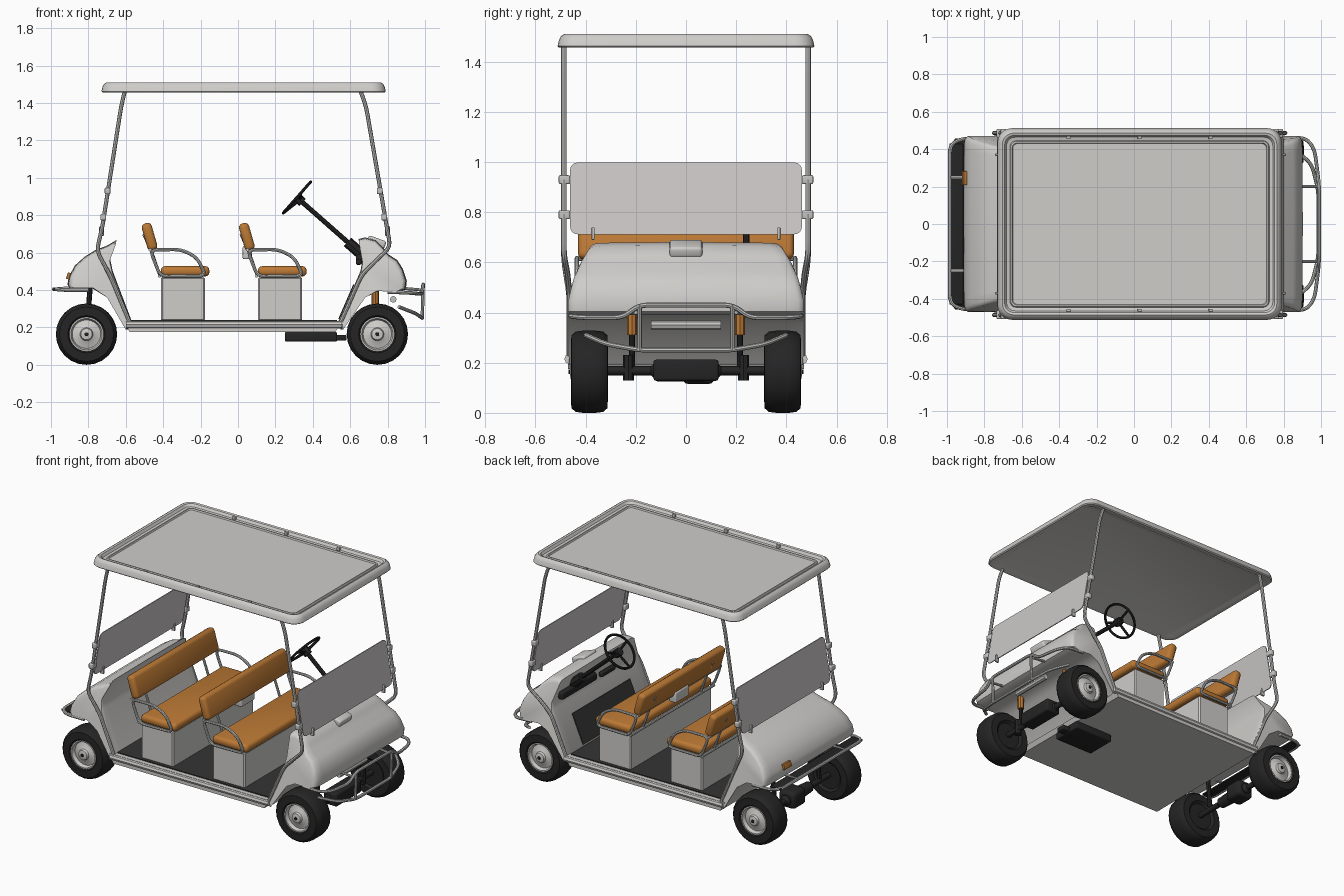
import bpy, bmesh, math
from mathutils import Vector, Matrix

if "Cube" in bpy.data.objects:
    bpy.data.objects.remove(bpy.data.objects["Cube"])


def material(name, rgb):
    m = bpy.data.materials.new(name)
    m.diffuse_color = (*rgb, 1)
    m.use_nodes = True
    m.node_tree.nodes["Principled BSDF"].inputs["Base Color"].default_value = m.diffuse_color
    return m


SHELL = material("pale_grey_shell", (0.62, 0.61, 0.59))
PANEL = material("clear_panel_grey", (0.60, 0.57, 0.57))
METAL = material("tube_grey", (0.55, 0.55, 0.54))
TAN = material("tan_vinyl", (0.50, 0.19, 0.035))
BLACK = material("black_rubber", (0.018, 0.018, 0.018))
MAT = material("dark_floor_mat", (0.035, 0.035, 0.035))


def finish(name, bm, mat, angle=35, recalc=True):
    if recalc:
        bmesh.ops.recalc_face_normals(bm, faces=bm.faces)
    me = bpy.data.meshes.new(name)
    bm.to_mesh(me)
    bm.free()
    me.materials.append(mat)
    ob = bpy.data.objects.new(name, me)
    bpy.context.collection.objects.link(ob)
    bpy.ops.object.select_all(action='DESELECT')
    ob.select_set(True)
    bpy.context.view_layer.objects.active = ob
    bpy.ops.object.shade_smooth_by_angle(angle=math.radians(angle))
    return ob


def box(name, mat, center, size, bevel=0.0, tilt=0.0, segments=3, flip_front=False):
    bm = bmesh.new()
    bmesh.ops.create_cube(bm, size=1, matrix=Matrix.Diagonal((*size, 1)))
    if bevel:
        bmesh.ops.bevel(bm, geom=bm.edges[:], offset=bevel, segments=segments,
                        profile=0.5, affect='EDGES')
    bmesh.ops.transform(bm, verts=bm.verts,
                        matrix=Matrix.Translation(center) @ Matrix.Rotation(tilt, 4, 'Y'))
    if flip_front:
        bm.normal_update()
        bmesh.ops.reverse_faces(bm, faces=[f for f in bm.faces if f.normal.y < -0.9])
    return finish(name, bm, mat, recalc=not flip_front)


def tube(name, mat, pts, r=0.009, closed=False, bend=0.04):
    """Round tube along a path whose corners are rounded off."""
    pts = [Vector(p) for p in pts]
    n, path = len(pts), []
    for i, p in enumerate(pts):
        if not closed and i in (0, n - 1):
            path.append(p)
            continue
        a, b = pts[i - 1] - p, pts[(i + 1) % n] - p
        a = p + a.normalized() * min(bend, a.length * 0.48)
        b = p + b.normalized() * min(bend, b.length * 0.48)
        path += [a * (1 - t) ** 2 + p * 2 * t * (1 - t) + b * t * t for t in (0, .25, .5, .75, 1)]
    cu = bpy.data.curves.new(name, 'CURVE')
    cu.dimensions = '3D'
    cu.bevel_depth, cu.bevel_resolution, cu.use_fill_caps = r, 2, True
    sp = cu.splines.new('POLY')
    sp.points.add(len(path) - 1)
    for q, p in zip(sp.points, path):
        q.co = (*p, 1)
    sp.use_cyclic_u = closed
    cu.materials.append(mat)
    ob = bpy.data.objects.new(name, cu)
    bpy.context.collection.objects.link(ob)
    bpy.ops.object.select_all(action='DESELECT')
    ob.select_set(True)
    bpy.context.view_layer.objects.active = ob
    bpy.ops.object.convert(target='MESH')
    bpy.ops.object.shade_smooth_by_angle(angle=math.radians(40))


def loft(name, mat, rings, angle=35):
    """Skin between equal rings of points and cap both ends."""
    bm = bmesh.new()
    vs = [[bm.verts.new(p) for p in ring] for ring in rings]
    n = len(vs[0])
    for a, b in zip(vs, vs[1:]):
        for i in range(n):
            bm.faces.new((a[i], a[(i + 1) % n], b[(i + 1) % n], b[i]))
    bm.faces.new(vs[0])
    bm.faces.new(vs[-1])
    return finish(name, bm, mat, angle)


def lathe(name, mat, profile, center, side, seg=24):
    """Spin (radius, y) points around the wheel axis."""
    rings = [[(center[0] + r * math.cos(k * math.tau / seg), center[1] + side * y,
               center[2] + r * math.sin(k * math.tau / seg)) for k in range(seg)]
             for r, y in profile]
    return loft(name, mat, rings)


# wheels
for end, wx in (("rear", -0.81), ("front", 0.745)):
    for s in (-1, 1):
        c = (wx, s * 0.385, 0.164)
        lathe(end + "_tire", BLACK, [(0.085, -0.06), (0.10, -0.074), (0.145, -0.072), (0.160, -0.055),
              (0.164, -0.025), (0.164, 0.025), (0.160, 0.055), (0.145, 0.072), (0.10, 0.074),
              (0.088, 0.060), (0.085, 0.03)], c, s)
        lathe(end + "_rim", SHELL, [(0.085, -0.05), (0.092, 0.068), (0.084, 0.068), (0.076, 0.045),
              (0.05, 0.052), (0.035, 0.06), (0.03, 0.074), (0.012, 0.078)], c, s)
        lathe(end + "_hub_cap", BLACK, [(0.012, 0.07), (0.009, 0.084)], c, s, 10)
    # axles
    lathe(end + "_axle", BLACK, [(0.018, -0.33), (0.018, -0.14), (0.035, -0.12), (0.042, 0),
          (0.035, 0.12), (0.018, 0.14), (0.018, 0.33)], (wx, 0, 0.168), 1, 12)
box("front_gear_case", BLACK, (0.76, 0, 0.17), (0.10, 0.26, 0.085), 0.012)
box("rear_gear_case", BLACK, (-0.81, 0.05, 0.17), (0.12, 0.13, 0.11), 0.025)
for s in (-1, 1):
    tube("front_spring", TAN, [(0.735, s * 0.215, 0.31), (0.735, s * 0.215, 0.41)], 0.02)
    tube("front_shock", BLACK, [(0.735, s * 0.215, 0.17), (0.735, s * 0.215, 0.41)], 0.012)
    tube("rear_shock", BLACK, [(-0.81, s * 0.23, 0.17), (-0.79, s * 0.23, 0.42)], 0.014)
    tube("front_knuckle", BLACK, [(0.745, s * 0.23, 0.13), (0.745, s * 0.23, 0.23)], 0.022)
tube("steering_rack", METAL, [(0.83, -0.14, 0.35), (0.83, 0.14, 0.35)], 0.018)


# front and rear body shells, narrowing towards the top
def width(z):
    steps = [(0.0, 0.465), (0.46, 0.47), (0.56, 0.445), (0.62, 0.42), (0.68, 0.385)]
    for (z0, w0), (z1, w1) in zip(steps, steps[1:]):
        if z <= z1:
            return w0 + (w1 - w0) * (z - z0) / (z1 - z0)
    return steps[-1][1]


def shell(name, profile, anchor):
    rings = []
    for f, k in ((-1, .90), (-.985, .95), (-.95, .985), (-.86, 1), (0, 1.012),
                 (.86, 1), (.95, .985), (.985, .95), (1, .90)):
        rings.append([(anchor[0] + (x - anchor[0]) * k, f * width(z),
                       anchor[1] + (z - anchor[1]) * (k if z > anchor[1] else 1))
                      for x, z in profile])
    loft(name, SHELL, rings, 40)


shell("front_cowl", [(0.54, 0.235), (0.655, 0.50), (0.665, 0.56), (0.645, 0.67), (0.68, 0.678),
      (0.735, 0.665), (0.775, 0.625), (0.80, 0.59), (0.85, 0.558), (0.88, 0.51), (0.90, 0.45),
      (0.895, 0.405), (0.86, 0.39), (0.75, 0.395), (0.68, 0.36), (0.55, 0.19)], (0.68, 0.40))
shell("rear_cowl", [(-0.57, 0.235), (-0.67, 0.50), (-0.685, 0.57), (-0.65, 0.665), (-0.70, 0.635),
      (-0.765, 0.61), (-0.82, 0.575), (-0.87, 0.53), (-0.90, 0.475), (-0.91, 0.43), (-0.90, 0.41),
      (-0.78, 0.41), (-0.70, 0.36), (-0.59, 0.19)], (-0.70, 0.41))
box("hood_scoop", SHELL, (0.74, 0, 0.655), (0.10, 0.13, 0.045), 0.012, 0.35)
box("tail_lamp", TAN, (-0.905, 0.245, 0.475), (0.02, 0.075, 0.035), 0.004, 0.3)

# floor
loft("floor_pan", SHELL, [[(-0.61, y, 0.235), (0.56, y, 0.235), (0.52, y, 0.175), (-0.58, y, 0.175)]
                          for y in (-0.47, 0.47)])
for s in (-1, 1):
    tube("side_sill", SHELL, [(-0.60, s * 0.465, 0.215), (0.555, s * 0.465, 0.215)], 0.02)
box("floor_mat", MAT, (-0.02, 0, 0.237), (1.10, 0.88, 0.008))
box("toe_mat", MAT, (0.579, 0, 0.337), (0.006, 0.60, 0.20), 0, 0.41)
box("battery_tray", BLACK, (0.39, -0.02, 0.150), (0.28, 0.20, 0.05), 0.008)
box("pedal_linkage", BLACK, (0.52, -0.02, 0.145), (0.12, 0.06, 0.03), 0.006)

# two benches
for name, x in (("rear", -0.295), ("front", 0.225)):
    box(name + "_seat_base", SHELL, (x, 0, 0.352), (0.235, 0.84, 0.235), 0.008, 0, 1, flip_front=True)
    box(name + "_seat_cushion", TAN, (x + 0.012, 0, 0.500), (0.26, 0.86, 0.055), 0.022)
    box(name + "_seat_back", TAN, (x - 0.178, 0, 0.685), (0.055, 0.86, 0.15), 0.022, -0.28)
    for s in (-1, 1):
        y = s * 0.435
        tube(name + "_armrest", METAL, [(x - 0.175, y, 0.615), (x - 0.01, y, 0.617),
             (x + 0.075, y, 0.575), (x + 0.125, y, 0.475), (x - 0.12, y, 0.472)], closed=True)
        tube(name + "_back_brace", METAL, [(x - 0.12, s * 0.3, 0.47), (x - 0.165, s * 0.3, 0.60),
             (x - 0.21, s * 0.3, 0.70)], 0.008)
    for dx, z in ((-0.175, 0.615), (-0.125, 0.475)):
        tube(name + "_cross_rail", METAL, [(x + dx, -0.435, z), (x + dx, 0.435, z)])
box("parcel_box", SHELL, (0.05, 0.0, 0.60), (0.05, 0.14, 0.07), 0.008)

# steering column, wheel and dash cluster
axis = Vector((0.75, 0, -0.66)).normalized()
hub = Vector((0.315, 0.24, 0.895))
u, v = Vector((0, 1, 0)), axis.cross(Vector((0, 1, 0)))
tube("steering_column", BLACK, [hub, hub + axis * 0.46], 0.013)
tube("column_sleeve", BLACK, [hub + axis * 0.36, hub + axis * 0.48], 0.030)
tube("steering_wheel", BLACK, [hub + (u * math.cos(a) + v * math.sin(a)) * 0.112
     for a in [k * math.tau / 24 for k in range(24)]], 0.008, closed=True)
for a in (0.3, math.pi - 0.3, 1.5 * math.pi):
    tube("wheel_spoke", BLACK, [hub + axis * 0.02, hub + (u * math.cos(a) + v * math.sin(a)) * 0.11], 0.008)
tube("wheel_hub", BLACK, [hub - axis * 0.005, hub + axis * 0.04], 0.026)
box("dash_cluster", BLACK, (0.655, 0.20, 0.565), (0.05, 0.36, 0.05), 0.012)
box("dash_switches", BLACK, (0.645, -0.1, 0.55), (0.03, 0.14, 0.03), 0.008)

# roof posts
for s in (-1, 1):
    y = s * 0.487
    tube("front_post", METAL, [(0.655, y, 1.465), (0.685, y, 1.38), (0.795, y, 0.74),
         (0.815, y, 0.63), (0.74, y * .97, 0.56), (0.66, s * 0.465, 0.48), (0.55, s * 0.465, 0.23)], 0.011)
    tube("rear_post", METAL, [(-0.605, y, 1.465), (-0.625, y, 1.38), (-0.725, y, 0.74),
         (-0.755, y, 0.61), (-0.68, s * 0.465, 0.47), (-0.58, s * 0.465, 0.23)], 0.011)
    for z in (0.79, 0.93):
        box("front_clamp", METAL, (0.79 - (z - 0.74) * 0.17, s * 0.485, z), (0.03, 0.045, 0.035), 0.006)
        box("rear_clamp", METAL, (-0.728 + (z - 0.74) * 0.16, s * 0.485, z), (0.03, 0.045, 0.035), 0.006)


def rounded_rect(x0, x1, half, r, seg=5):
    pts = []
    for cx, cy, a0 in ((x1 - r, half - r, 0), (x0 + r, half - r, 90),
                       (x0 + r, r - half, 180), (x1 - r, r - half, 270)):
        for k in range(seg + 1):
            a = math.radians(a0 + 90 * k / seg)
            pts.append((cx + r * math.cos(a), cy + r * math.sin(a)))
    return pts


# front and rear clear screens
for name, x, lean in (("windshield", 0.775, -0.17), ("rear_screen", -0.705, 0.17)):
    loft(name, PANEL, [[(x + d + lean * h, y, 0.855 + h) for h, y in
         rounded_rect(-0.143, 0.143, 0.462, 0.03)] for d in (-0.003, 0.003)])
    for s in (-1, 1):
        box(name + "_foot", METAL, (x - lean * 0.145, s * 0.37, 0.715), (0.025, 0.012, 0.05), 0.003)

# roof with raised rim around a sunken panel
loft("roof", SHELL, [[(x, y, z) for x, y in rounded_rect(-0.73 + i, 0.79 - i, 0.512 - i, 0.075 - i * 0.6)]
     for i, z in ((0.05, 1.466), (0.035, 1.458), (0.006, 1.456), (0, 1.462), (0.006, 1.488), (0.014, 1.502),
                  (0.026, 1.51), (0.038, 1.506), (0.048, 1.49), (0.066, 1.486), (0.07, 1.494),
                  (0.078, 1.494), (0.082, 1.486))], 30)
for s in (-1, 1):
    for x in (-0.35, 0.03, 0.41):
        box("roof_clip", METAL, (x, s * 0.462, 1.497), (0.022, 0.016, 0.022), 0.003)

# front brush guard and rear rail
upper = [(0.80, 0.46, 0.39), (0.92, 0.46, 0.385), (0.965, 0.40, 0.38), (0.985, 0.25, 0.38), (0.99, 0.19, 0.43)]
lower = [(0.86, 0.40, 0.31), (0.95, 0.32, 0.275), (0.985, 0.18, 0.25)]
rear = [(-0.80, 0.455, 0.40), (-0.93, 0.455, 0.40), (-0.985, 0.42, 0.405)]
for name, half in (("guard_upper", upper), ("guard_lower", lower), ("rear_rail", rear)):
    tube(name, METAL, half + [(x, -y, z) for x, y, z in reversed(half)], 0.010)
for s in (-1, 1):
    tube("guard_upright", METAL, [(0.99, s * 0.185, 0.43), (0.985, s * 0.185, 0.25)], 0.009)
    tube("guard_strut", METAL, [(0.985, s * 0.2, 0.40), (0.87, s * 0.2, 0.41)], 0.008)
    tube("rear_strut", METAL, [(-0.985, s * 0.25, 0.405), (-0.87, s * 0.25, 0.415)], 0.008)
box("rear_step", BLACK, (-0.95, 0, 0.405), (0.075, 0.86, 0.012), 0.003)
